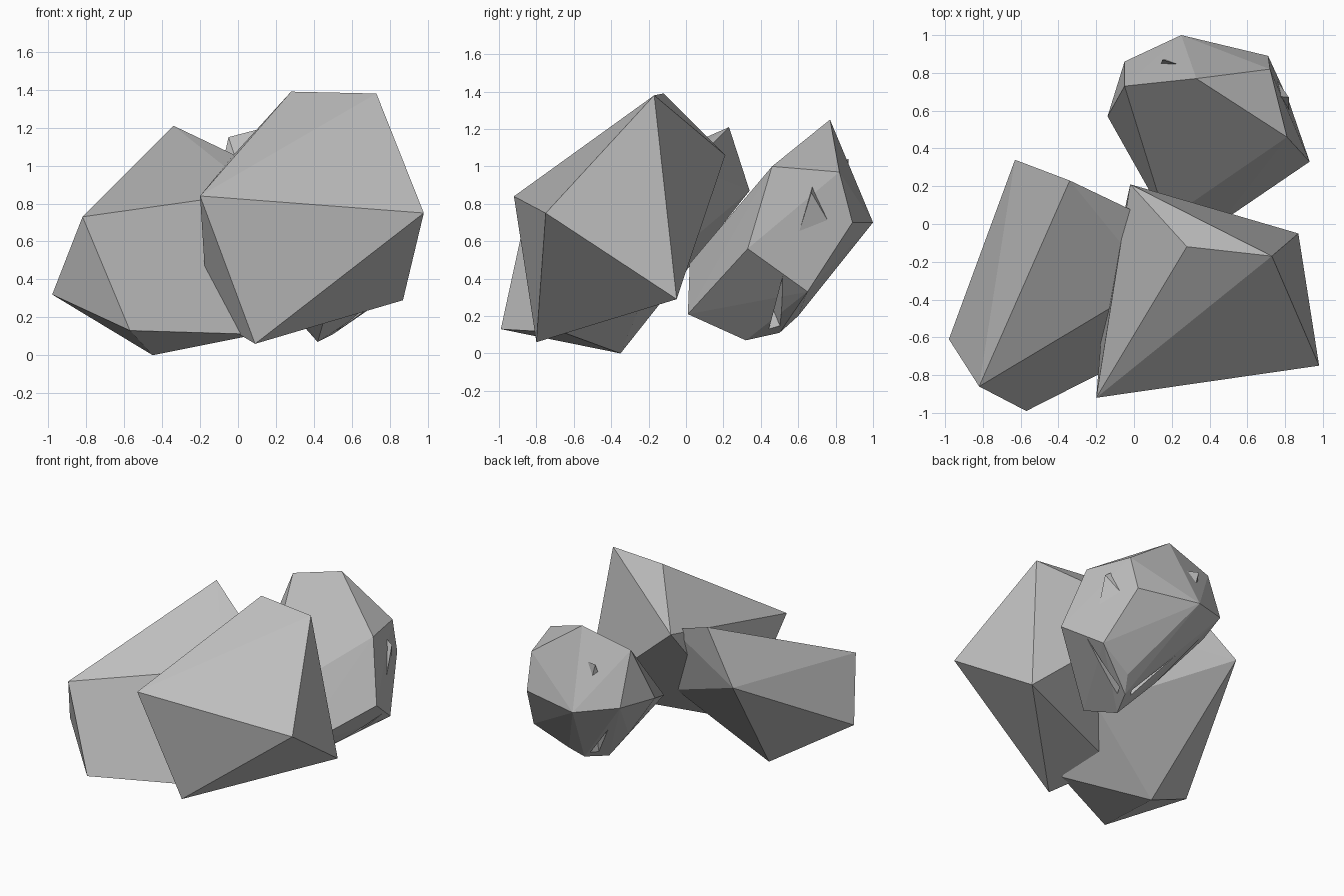
import bpy
import bmesh
from mathutils import Vector

# Remove only the default cube
default = bpy.data.objects.get("Cube")
if default:
    bpy.data.objects.remove(default, do_unlink=True)

# Single stone colour
stone = bpy.data.materials.new("stone_grey")
stone.use_nodes = True
colour = (0.52, 0.52, 0.52, 1.0)
stone.diffuse_color = colour
for node in stone.node_tree.nodes:
    if node.type == 'BSDF_PRINCIPLED':
        node.inputs["Base Color"].default_value = colour
        node.inputs["Roughness"].default_value = 0.9


def hull(name, corners):
    """Flat-faced stone: the convex hull of a few corner points."""
    bm = bmesh.new()
    for corner in corners:
        bm.verts.new(Vector(corner))
    result = bmesh.ops.convex_hull(bm, input=bm.verts[:])
    unused = [g for g in result["geom_interior"] if isinstance(g, bmesh.types.BMVert)]
    bmesh.ops.delete(bm, geom=unused, context='VERTS')
    bmesh.ops.dissolve_limit(bm, angle_limit=0.03, verts=bm.verts[:], edges=bm.edges[:])
    bmesh.ops.recalc_face_normals(bm, faces=bm.faces[:])
    mesh = bpy.data.meshes.new(name)
    bm.to_mesh(mesh)
    bm.free()
    mesh.materials.append(stone)
    for polygon in mesh.polygons:
        polygon.use_smooth = False
    obj = bpy.data.objects.new(name, mesh)
    bpy.context.collection.objects.link(obj)
    return obj


def chisel(target, cutters):
    """Cut wedge-shaped cracks out of a stone and discard the wedges."""
    for cutter in cutters:
        cutter.hide_render = True
        modifier = target.modifiers.new("crack", 'BOOLEAN')
        modifier.operation = 'DIFFERENCE'
        modifier.solver = 'EXACT'
        modifier.object = cutter
    depsgraph = bpy.context.evaluated_depsgraph_get()
    depsgraph.update()
    carved = bpy.data.meshes.new_from_object(target.evaluated_get(depsgraph))
    target.modifiers.clear()
    target.data = carved
    for cutter in cutters:
        bpy.data.objects.remove(cutter, do_unlink=True)


# Long slanted rock on the right-hand side, running into the large rock
hull("slanted_rock", [
    (-.63, .34, .87), (-.34, .23, 1.21), (-.82, -.86, .73),
    (-.98, -.61, .32), (-.57, -.99, .13), (-.45, -.35, 0),
    (.1, .02, 1), (.1, -.31, .86), (.1, -.65, .11), (.2, -.17, .44)])

# Large rock at the front
hull("large_rock", [
    (-.2, -.92, .84), (.98, -.75, .75), (.73, -.17, 1.38),
    (.28, -.12, 1.39), (.09, -.8, .06), (.87, -.05, .29),
    (-.02, .21, 1.06), (-.16, -.43, .21)])

# Rounder rock at the back
back_rock = hull("back_rock", [
    (.25, 1, .7), (.71, .89, .7), (.33, .77, 1.25), (.72, .82, .97),
    (.81, .46, 1), (.93, .33, .56), (.82, .65, .33), (.42, .32, .07),
    (.46, .01, .21), (-.05, .73, 1.15), (-.05, .86, .76),
    (-.14, .57, .75), (.56, .6, .2), (.5, .5, .11),
    (.17, .02, .48), (.18, .43, .34)])

# Two cracks that meet at the underside of the back rock
chisel(back_rock, [
    hull("side_crack", [(.87, .52, .42), (.55, .43, .04),
                        (.6, .53, .08), (.48, .46, .25)]),
    hull("under_crack", [(-.03, .86, .66), (.4, .44, 0),
                         (.48, .57, .05), (.42, .46, .24)])])

# Small splinters standing out of the back rock
hull("side_splinter", [(.73, .68, .92), (.82, .58, .57),
                       (.75, .77, .69), (.82, .67, .86)])
hull("rear_splinter", [(.15, .87, 1.04), (.25, .84, 1.03),
                       (.18, .87, .93), (.14, .84, .95)])
